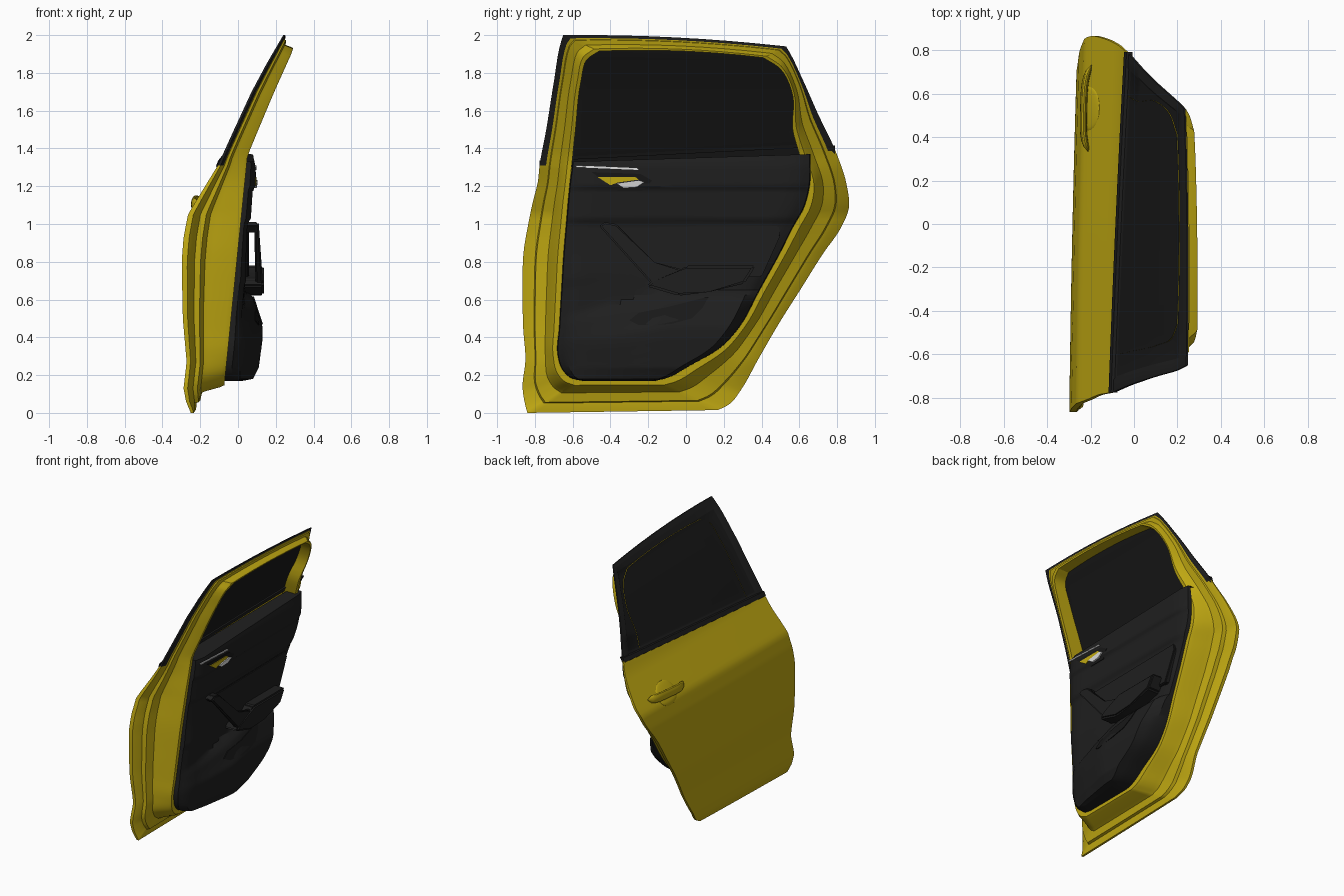
import bpy, bmesh, math

if "Cube" in bpy.data.objects:
    bpy.data.objects.remove(bpy.data.objects["Cube"])

def material(name, rgb):
    m = bpy.data.materials.new(name)
    m.diffuse_color = (*rgb, 1)
    m.use_nodes = True
    m.node_tree.nodes["Principled BSDF"].inputs["Base Color"].default_value = m.diffuse_color
    return m

YELLOW = material("yellow_paint", (0.53, 0.395, 0.006))
BLACK = material("black_plastic", (0.0135, 0.0135, 0.0135))
GLASS = material("dark_glass", (0.0095, 0.0095, 0.0095))
CHROME = material("chrome", (0.75, 0.75, 0.75))

# ---------- helpers ----------
def ip(tab, z):
    """Linear interpolation in a small profile table."""
    if z <= tab[0][0]:
        return tab[0][1]
    for (a, p), (b, q) in zip(tab, tab[1:]):
        if z <= b:
            return p + (q - p) * (z - a) / (b - a)
    return tab[-1][1]

def lerp(a, b, t):
    return tuple(p + (q - p) * t for p, q in zip(a, b))

def dense(chain, k):
    """Smooth curve through the chain, k steps per span."""
    n = len(chain)
    d = [math.dist(a, b) for a, b in zip(chain, chain[1:])]
    v = [tuple((q - p) / s for p, q in zip(a, b)) for a, b, s in zip(chain, chain[1:], d)]
    m = [v[0]] + [lerp(v[i - 1], v[i], d[i - 1] / (d[i - 1] + d[i])) for i in range(1, n - 1)] + [v[-1]]
    out = []
    for i in range(n - 1):
        for t in (j / k for j in range(k)):
            h = (1 - 3 * t * t + 2 * t ** 3, t * (1 - t) ** 2 * d[i], t * t * (3 - 2 * t), t * t * (t - 1) * d[i])
            out.append(tuple(h[0] * p + h[1] * a + h[2] * q + h[3] * b
                             for p, a, q, b in zip(chain[i], m[i], chain[i + 1], m[i + 1])))
    return out + [chain[-1]]

def finish(name, bm, mats, angle=30):
    bmesh.ops.recalc_face_normals(bm, faces=bm.faces)
    me = bpy.data.meshes.new(name)
    bm.to_mesh(me)
    bm.free()
    for m in mats:
        me.materials.append(m)
    ob = bpy.data.objects.new(name, me)
    bpy.context.collection.objects.link(ob)
    bpy.ops.object.select_all(action='DESELECT')
    ob.select_set(True)
    bpy.context.view_layer.objects.active = ob
    bpy.ops.object.shade_smooth_by_angle(angle=math.radians(angle))

def patch(name, rows, mats, closed=False, rule=lambda r, c: 0, angle=30):
    """Skin a grid of points; closed joins the last column to the first."""
    bm = bmesh.new()
    vs = [[bm.verts.new(p) for p in row] for row in rows]
    n = len(rows[0])
    for r in range(len(rows) - 1):
        for c in range(n if closed else n - 1):
            d = (c + 1) % n
            f = bm.faces.new((vs[r][c], vs[r][d], vs[r + 1][d], vs[r + 1][c]))
            f.material_index = rule(r, c)
    finish(name, bm, mats, angle)

def prism(name, poly, f0, f1, mat, bevel=0.0):
    """Side outline (y, z) extruded in x between two depth functions."""
    bm = bmesh.new()
    a = [bm.verts.new((f0(y, z), y, z)) for y, z in poly]
    b = [bm.verts.new((f1(y, z), y, z)) for y, z in poly]
    bm.faces.new(a)
    bm.faces.new(b)
    for i in range(len(poly)):
        j = (i + 1) % len(poly)
        bm.faces.new((a[i], a[j], b[j], b[i]))
    if bevel:
        bmesh.ops.bevel(bm, geom=bm.edges[:], offset=bevel, segments=2, affect='EDGES')
    finish(name, bm, [mat])

# ---------- outlines (y, z): front and rear edges, bottom to top ----------
OL = [(-.84, 0), (-.855, .06), (-.865, .13), (-.85, .28), (-.862, .45), (-.865, .65), (-.86, .85),
      (-.835, 1.0), (-.81, 1.12), (-.785, 1.22), (-.775, 1.31), (-.74, 1.5), (-.70, 1.75),
      (-.66, 1.97), (-.65, 2.0)]
OR = [(.17, .015), (.235, .05), (.29, .12), (.38, .28), (.49, .47), (.61, .66), (.73, .85),
      (.82, .98), (.863, 1.09), (.852, 1.2), (.79, 1.39), (.70, 1.58), (.62, 1.76),
      (.545, 1.915), (.53, 1.94)]
TL = [(-.55, .17), (-.61, .185), (-.655, .23), (-.68, .31), (-.672, .45), (-.66, .65), (-.648, .85),
      (-.635, 1.0), (-.625, 1.12), (-.615, 1.22), (-.605, 1.31), (-.585, 1.5), (-.555, 1.76),
      (-.525, 1.87), (-.46, 1.915)]
TR = [(-.16, .17), (-.1, .185), (.02, .25), (.2, .36), (.28, .45), (.39, .65), (.5, .85),
      (.565, .98), (.63, 1.1), (.65, 1.2), (.6, 1.37), (.565, 1.5), (.565, 1.68),
      (.5, 1.82), (.41, 1.88)]
K = 5
BELT = 10 * K
ol, orr, tl, tr = (dense(c, K) for c in (OL, OR, TL, TR))
N = len(ol)
COLS = [0, .035, .045, .14, .26, .38, .5, .62, .74, .86, .955, .965, 1]
TOP = N - 1 - K - 1          # last recessed glass row

# depth of the outer skin and of the inner door face
SKIN = [(0, -.25), (.06, -.275), (.13, -.288), (.27, -.272), (.5, -.292), (.8, -.298), (.93, -.288),
        (1.05, -.265), (1.08, -.248), (1.2, -.175), (1.31, -.108), (1.5, -.022), (1.7, .07),
        (1.85, .15), (2, .237)]
INNER = [(0, -.09), (.17, -.07), (1.36, .05), (1.5, .108), (1.7, .192), (1.9, .282), (2, .315)]

def X(y, z):
    d = y + .85
    return ip(SKIN, z) + .012 * d + .006 * d * d

def I(y, z):
    return ip(INNER, z)

def bow(s):
    return .018 * 4 * s * (1 - s)

# ---------- outer skin, ruled between front and rear edges ----------
def skin_row(r, recess=False):
    out = []
    for c, s in enumerate(COLS):
        y, z = lerp(ol[r], orr[r], s)
        z += bow(s) * max(0, (r - BELT) / (N - 1 - BELT)) ** 2
        sunk = recess and 2 <= c <= 10 and BELT < r <= TOP
        out.append((X(y, z) + (.008 if sunk else 0), y, z))
    return out

patch("outer_door_skin", [skin_row(r) for r in range(BELT + 1)], [YELLOW], angle=18)
patch("window_panel", [skin_row(r, True) for r in range(BELT, N)], [BLACK, GLASS],
      rule=lambda r, c: int(2 <= c < 10 and 1 <= r < TOP - BELT))

# ---------- stepped inner frame around trim and window opening ----------
def loop(L, R):
    top = [lerp(L[-1], R[-1], s) for s in COLS[1:-1]]
    top = [(y, z + bow(s)) for (y, z), s in zip(top, COLS[1:-1])]
    bottom = [lerp(R[0], L[0], 1 - s) for s in reversed(COLS[1:-1])]
    return L + top + R[::-1] + bottom

outer, inner = loop(ol, orr), loop(tl, tr)
STEPS = [(0, 0), (0, .1), (.2, .2), (.3, .23), (.33, .34), (.62, .42), (.68, .55),
         (.8, .9), (.86, 1), (1, 1), (1, .05)]
rings = []
for t, u in STEPS:
    ring = []
    for a, b in zip(outer, inner):
        y, z = lerp(a, b, t)
        ring.append((X(y, z) * (1 - u) + I(y, z) * u, y, z))
    rings.append(ring)
upper_end = N + len(COLS) - 2 + (N - 1 - BELT)
patch("inner_door_frame", rings, [YELLOW, BLACK], closed=True,
      rule=lambda r, c: int(r < 2 and BELT <= c < upper_end))

# ---------- belt moulding ----------
belt = []
for x, y, z in skin_row(BELT):
    belt.append([(x - .01, y, z - .005), (x + .005, y, z - .018), (x + .03, y, z + .025), (x + .002, y, z + .025)])
patch("belt_moulding", belt, [BLACK], closed=True)

# ---------- interior trim panel ----------
TRIM = [(.165, .0), (.18, .08), (.24, .11), (.4, .13), (.46, .13), (.62, .078), (.645, .035), (1.0, .05),
        (1.03, .068), (1.18, .078), (1.2, .092), (1.31, .092), (1.36, .08)]
FADE = [(.25, 0), (.48, 1), (.7, 1), (.85, 0)]
BULGE = [(-.66, .1), (-.45, .6), (-.2, 1)]

def G(y, z):
    """Trim face: the lower bulge drops and flattens towards the front."""
    x = ip(TRIM, z + .27 * max(0, -.1 - y) * ip(FADE, z))
    if z < .7:
        base = I(y, z) + .05
        x = base + (x - base) * ip(BULGE, y) if x > base else x
    return x

EDGE = [(0, -.05), (.004, .5), (.03, .75), (.06, 1), (.94, 1), (.97, .75), (.996, .5), (1, -.05)]
tcols = [0, .004, .03, .06] + [.06 + .88 * i / 14 for i in range(1, 14)] + [.94, .97, .996, 1]
gl = dense(TL[:10] + [(-.6, 1.33)], 8)
gr = dense(TR[:9] + [(.655, 1.2), (.66, 1.37)], 8)
rows = []
for a, b in zip(gl, gr):
    row = []
    for s in tcols:
        y, z = lerp(a, b, s)
        row.append((I(y, z) + (G(y, z) - I(y, z)) * ip(EDGE, s), y, z))
    rows.append(row)
rows.insert(0, [(I(y, z) - .03, y, z) for x, y, z in rows[0]])   # underside
rows.append([(X(y, z) + .03, y, z) for x, y, z in rows[-1]])     # shelf back to the glass
patch("interior_trim", rows, [BLACK])

def on_trim(d):
    return lambda y, z: G(y, z) + d

def at(x):
    return lambda y, z: x

# map pocket and upholstery panel
prism("map_pocket", [(-.3, .49), (-.25, .53), (-.1, .56), (.12, .615), (.09, .56), (.03, .5), (-.08, .47), (-.25, .465)],
      on_trim(-.004), on_trim(.005), GLASS)
prism("upholstery_panel", [(-.4, .98), (.49, .99), (.5, .94), (.4, .72), (-.1, .72)],
      at(.02), at(.058), BLACK, .006)

# armrest and pull handle
prism("armrest", [(-.21, .67), (-.04, .62), (.12, .64), (.31, .685), (.37, .78), (0, .78), (-.06, .73), (-.17, .71)],
      at(.02), at(.137), BLACK, .012)
prism("pull_handle", [(-.46, .99), (-.43, 1.01), (-.37, 1.0), (-.17, .79), (-.02, .76), (-.04, .69), (-.18, .68)],
      lambda y, z: .085 + .025 * (1 - z), lambda y, z: .11 + .07 * (1 - z), BLACK, .008)
prism("pull_handle_mount", [(-.46, .99), (-.43, 1.01), (-.37, 1.0), (-.35, .97), (-.42, .955)],
      at(.03), at(.1), BLACK, .004)

# inside door release
prism("release_bezel", [(-.5, 1.275), (-.24, 1.265), (-.18, 1.23), (-.23, 1.175), (-.36, 1.175)],
      on_trim(-.005), on_trim(.004), GLASS)
prism("release_recess", [(-.47, 1.25), (-.27, 1.25), (-.25, 1.235), (-.36, 1.22), (-.4, 1.205)],
      on_trim(-.002), on_trim(.007), YELLOW)
prism("release_lever", [(-.37, 1.215), (-.25, 1.232), (-.22, 1.222), (-.26, 1.195), (-.33, 1.19)],
      on_trim(-.005), on_trim(.012), CHROME)
prism("release_trim_strip", [(-.585, 1.31), (-.26, 1.296), (-.25, 1.286), (-.58, 1.3)],
      on_trim(-.002), on_trim(.007), CHROME)

# ---------- outer handle: cup and grip ----------
bm = bmesh.new()
bmesh.ops.create_uvsphere(bm, u_segments=24, v_segments=12, radius=1)
for v in bm.verts:
    y, z = .53 + v.co.y * .1, 1.1 + v.co.z * .08
    v.co = (X(y, z) + v.co.x * .01, y, z)
finish("handle_cup", bm, [YELLOW])

grip = []
for i in range(17):
    t = i / 16 * 2 - 1
    y, w = .53 + .2 * t, max(.1, (1 - t ** 8) ** .5)
    xc = X(y, 1.11) - .03 * (1 - t ** 4)
    grip.append([(xc + .016 * w * math.cos(a), y, 1.11 + .06 * (y - .53) + .035 * w * math.sin(a))
                 for a in (j * math.pi / 6 for j in range(12))])
patch("handle_grip", grip, [YELLOW], closed=True)
